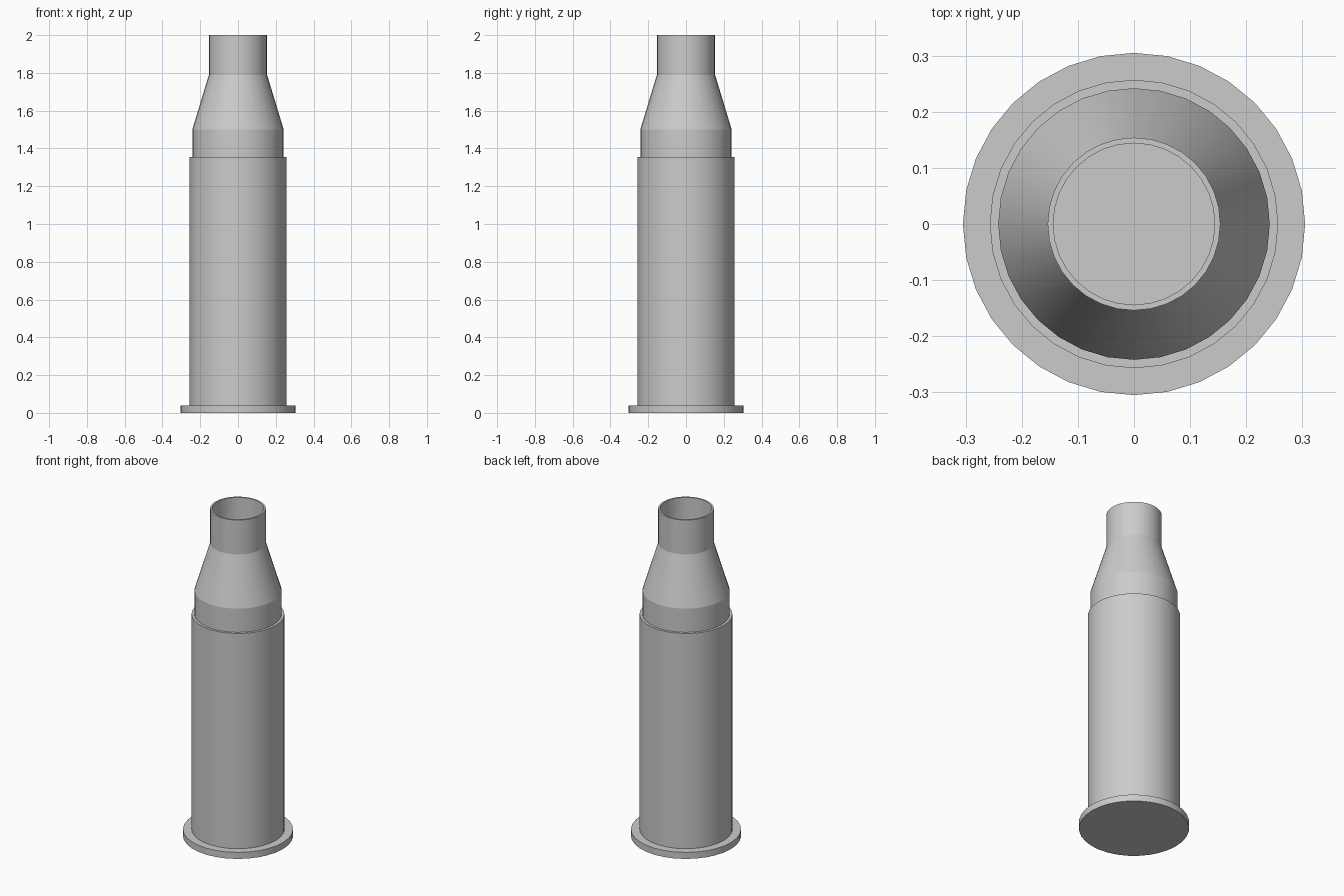
import bpy, bmesh, math

if "Cube" in bpy.data.objects:
    bpy.data.objects.remove(bpy.data.objects["Cube"])

SIDES = 32


def lathe(name, profile, closed=False):
    """Spin an (r, z) profile around z; points with r = 0 become poles."""
    bm = bmesh.new()
    pts = profile + profile[:1] if closed else profile
    verts = [bm.verts.new((r, 0, z)) for r, z in pts]
    edges = [bm.edges.new(pair) for pair in zip(verts, verts[1:])]
    bmesh.ops.spin(bm, geom=verts + edges, cent=(0, 0, 0), axis=(0, 0, 1),
                   angle=math.tau, steps=SIDES)
    bmesh.ops.remove_doubles(bm, verts=bm.verts, dist=1e-4)
    bmesh.ops.recalc_face_normals(bm, faces=bm.faces)
    mesh = bpy.data.meshes.new(name)
    bm.to_mesh(mesh)
    bm.free()
    obj = bpy.data.objects.new(name, mesh)
    bpy.context.collection.objects.link(obj)
    bpy.ops.object.select_all(action='DESELECT')
    obj.select_set(True)
    bpy.context.view_layer.objects.active = obj
    bpy.ops.object.shade_smooth_by_angle(angle=math.radians(14))
    return obj


# Flat round base flange
lathe("base_flange", [(0, 0), (0.305, 0), (0.305, 0.04), (0, 0.04)])

# Straight cylindrical body wall
lathe("body_tube", [(0.257, 0.04), (0.257, 1.355), (0.242, 1.355),
                    (0.242, 0.04)], closed=True)

# Tapered shoulder and open neck, a thin shell rising out of the body
outer = [(0.242, 1.30), (0.242, 1.50), (0.154, 1.79), (0.154, 2.0)]
inner = [(r - 0.010, z) for r, z in reversed(outer)]
lathe("shoulder_and_neck", outer + inner, closed=True)
